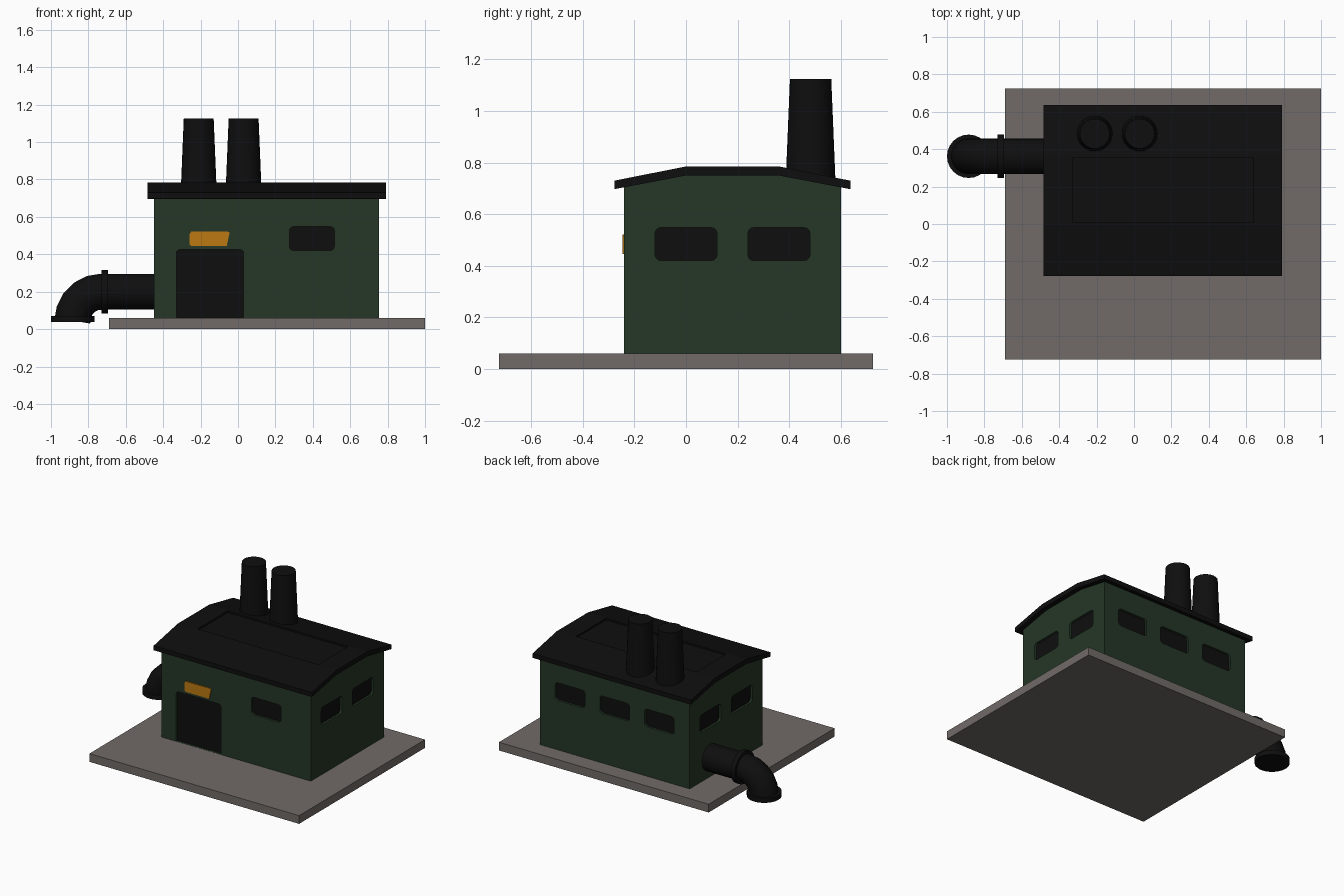
import bpy, bmesh, math

if "Cube" in bpy.data.objects:
    bpy.data.objects.remove(bpy.data.objects["Cube"])


def material(name, rgb):
    m = bpy.data.materials.new(name)
    m.diffuse_color = (*rgb, 1)
    m.use_nodes = True
    m.node_tree.nodes["Principled BSDF"].inputs["Base Color"].default_value = m.diffuse_color
    return m


BLACK = material("soot black", (0.0045, 0.0045, 0.0045))
GREEN = material("dark green", (0.018, 0.038, 0.019))
STONE = material("warm grey", (0.165, 0.147, 0.137))
ORANGE = material("orange", (0.50, 0.19, 0.006))


def finish(name, bm, mat):
    bmesh.ops.recalc_face_normals(bm, faces=bm.faces)
    mesh = bpy.data.meshes.new(name)
    bm.to_mesh(mesh)
    bm.free()
    mesh.materials.append(mat)
    ob = bpy.data.objects.new(name, mesh)
    bpy.context.collection.objects.link(ob)
    return ob


def add_prism(bm, pts, d0, d1, axis):
    """Extrude a (horizontal, z) outline along the x or y axis."""
    def place(u, v, d):
        return (d, u, v) if axis == 'x' else (u, d, v)
    a = [bm.verts.new(place(u, v, d0)) for u, v in pts]
    b = [bm.verts.new(place(u, v, d1)) for u, v in pts]
    bm.faces.new(a)
    bm.faces.new(b)
    for i in range(len(pts)):
        j = (i + 1) % len(pts)
        bm.faces.new((a[i], a[j], b[j], b[i]))


def prism(name, pts, d0, d1, axis, mat):
    bm = bmesh.new()
    add_prism(bm, pts, d0, d1, axis)
    return finish(name, bm, mat)


def round_rect(u0, u1, v0, v1, r, square_bottom=False):
    pts = []
    corners = [(u1 - r, v1 - r, 0), (u0 + r, v1 - r, 90)]
    if not square_bottom:
        corners += [(u0 + r, v0 + r, 180), (u1 - r, v0 + r, 270)]
    for u, v, a in corners:
        for k in range(4):
            t = math.radians(a + 30 * k)
            pts.append((u + r * math.cos(t), v + r * math.sin(t)))
    return pts + ([(u0, v0), (u1, v0)] if square_bottom else [])


def smooth(ob):
    bpy.ops.object.select_all(action='DESELECT')
    ob.select_set(True)
    bpy.context.view_layer.objects.active = ob
    bpy.ops.object.shade_smooth_by_angle(angle=math.radians(35))


def cone(name, r0, r1, z0, z1, x, y, sides=24):
    bpy.ops.mesh.primitive_cone_add(vertices=sides, radius1=r0, radius2=r1, depth=z1 - z0,
                                    location=(x, y, (z0 + z1) / 2))
    ob = bpy.context.object
    ob.name = name
    ob.data.materials.append(BLACK)
    smooth(ob)
    return ob


# ground slab
prism("ground_slab", [(-0.69, 0), (1, 0), (1, 0.06), (-0.69, 0.06)], -0.725, 0.725, 'y', STONE)

# walls with gently pitched top
X0, X1, Y0, Y1 = -0.45, 0.755, -0.24, 0.60
walls = prism("walls", [(Y0, 0.055), (Y1, 0.055), (Y1, 0.715), (0.36, 0.76), (0, 0.76), (Y0, 0.715)],
              X0, X1, 'x', GREEN)

# openings: name, outline, wall position, inward direction, axis
openings = [("door", round_rect(-0.33, 0.03, 0.061, 0.425, 0.02, True), Y0, 1, 'y'),
            ("front_window", round_rect(0.275, 0.515, 0.42, 0.548, 0.022), Y0, 1, 'y')]
for i, c in enumerate((-0.205, 0.155, 0.515)):
    openings.append((f"back_window_{i}", round_rect(c - 0.12, c + 0.12, 0.42, 0.548, 0.022), Y1, -1, 'y'))
for i, c in enumerate((0.0, 0.36)):
    out = round_rect(c - 0.12, c + 0.12, 0.42, 0.548, 0.022)
    openings.append((f"right_window_{i}", out, X1, -1, 'x'))
    openings.append((f"left_window_{i}", out, X0, 1, 'x'))

DEPTH = 0.02
bm = bmesh.new()
for name, out, pos, inward, axis in openings:
    add_prism(bm, out, pos - 0.02 * inward, pos + DEPTH * inward, axis)
    prism(name, out, pos + (DEPTH - 0.004) * inward, pos + (DEPTH + 0.004) * inward, axis, BLACK)
cutter = finish("opening_cutter", bm, GREEN)
cutter.hide_render = True
mod = walls.modifiers.new("openings", 'BOOLEAN')
mod.operation = 'DIFFERENCE'
mod.solver = 'EXACT'
mod.object = cutter
bpy.context.view_layer.objects.active = walls
bpy.ops.object.modifier_apply(modifier=mod.name)
bpy.data.objects.remove(cutter)

# plain sign plate above the door
prism("sign_plate", [(-0.26, 0.455), (-0.25, 0.445), (-0.06, 0.445), (-0.045, 0.515),
                     (-0.055, 0.522), (-0.25, 0.522), (-0.26, 0.505)], Y0 - 0.007, Y0 + 0.001, 'y', ORANGE)

# roof sheet with a shallow sunken panel in its flat middle
roof = prism("roof", [(-0.278, 0.697), (0, 0.75), (0.36, 0.75), (0.637, 0.697),
                      (0.637, 0.73), (0.36, 0.785), (0, 0.785), (-0.278, 0.73)], -0.485, 0.79, 'x', BLACK)
bm = bmesh.new()
bm.from_mesh(roof.data)
top = max((f for f in bm.faces if f.normal.z > 0.99), key=lambda f: f.calc_center_median().z)
bmesh.ops.inset_individual(bm, faces=[top], thickness=0.01)
for v in top.verts:
    v.co.x = -0.33 if v.co.x < 0 else 0.64
panel = bmesh.ops.extrude_discrete_faces(bm, faces=[top])['faces'][0]
rim = list(panel.verts)
for v in rim:
    v.co.z -= 0.012
bm.to_mesh(roof.data)
bm.free()

# chimneys
for i, x in enumerate((-0.21, 0.03)):
    cone(f"chimney_{i}", 0.098, 0.08, 0.69, 1.125, x, 0.483)

# outlet pipe with elbow
PY, PZ, BX, BR = 0.362, 0.20, -0.73, 0.155
path = [(-0.44, PZ)] + [(BX - BR * math.sin(math.radians(a)), PZ - BR + BR * math.cos(math.radians(a)))
                        for a in range(0, 91, 18)]
curve = bpy.data.curves.new("outlet_pipe", 'CURVE')
curve.dimensions = '3D'
curve.bevel_depth = 0.096
curve.bevel_resolution = 6
curve.use_fill_caps = True
spline = curve.splines.new('POLY')
spline.points.add(len(path) - 1)
for p, (x, z) in zip(spline.points, path):
    p.co = (x, PY, z, 1)
pipe = bpy.data.objects.new("outlet_pipe", curve)
bpy.context.collection.objects.link(pipe)
curve.materials.append(BLACK)
bpy.ops.object.select_all(action='DESELECT')
pipe.select_set(True)
bpy.context.view_layer.objects.active = pipe
bpy.ops.object.convert(target='MESH')
smooth(bpy.context.object)

# pipe flanges
cone("outlet_flange", 0.116, 0.116, 0.037, 0.07, BX - BR + 0.001, PY)
joint = cone("joint_flange", 0.116, 0.116, PZ - 0.017, PZ + 0.017, -0.712, PY)
joint.rotation_euler.y = math.pi / 2
